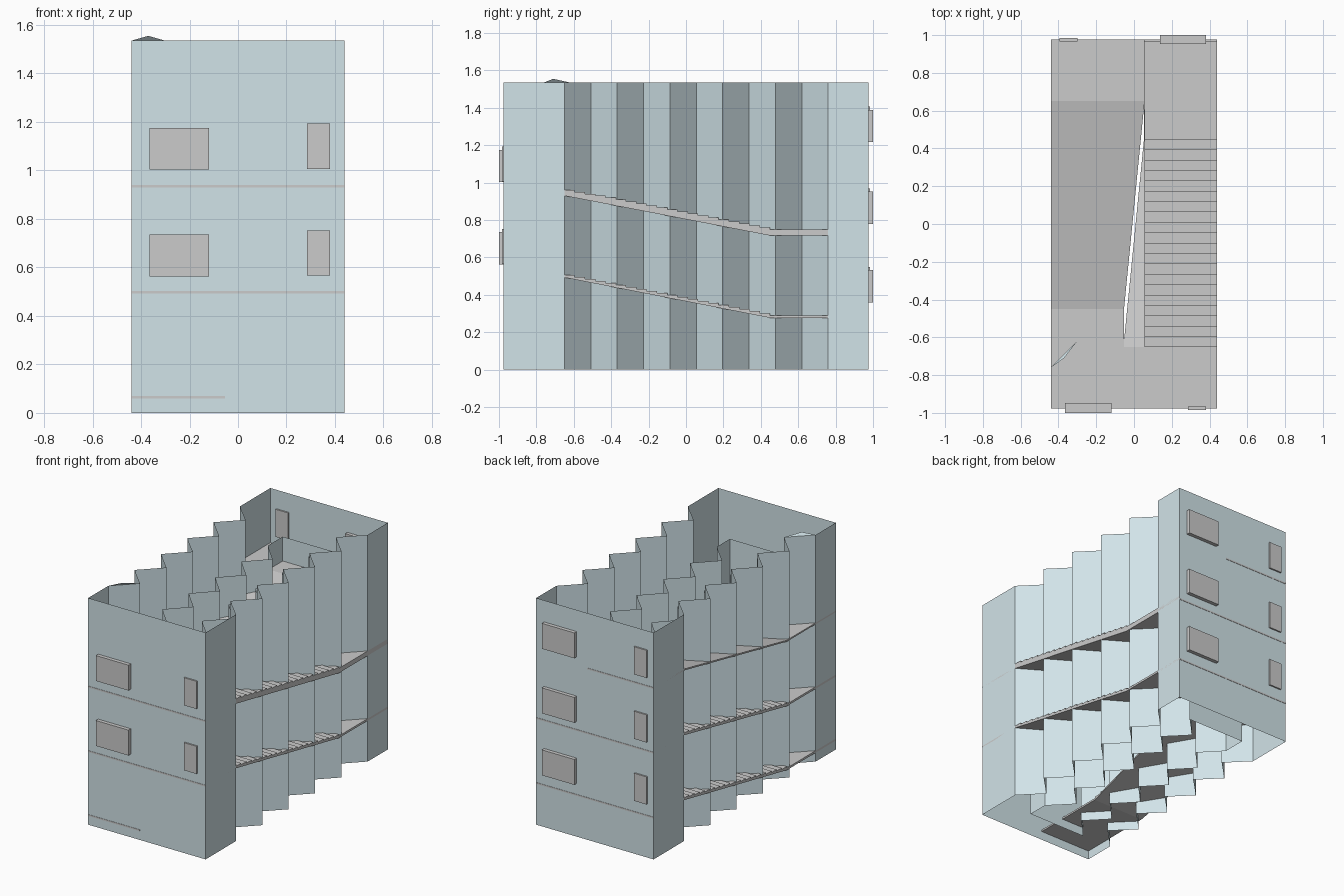
import bpy, bmesh

if "Cube" in bpy.data.objects:
    bpy.data.objects.remove(bpy.data.objects["Cube"])

teal = bpy.data.materials.new("wall_teal")
teal.diffuse_color = (0.64, 0.77, 0.81, 1)
teal.use_nodes = True
teal.node_tree.nodes["Principled BSDF"].inputs["Base Color"].default_value = teal.diffuse_color


def finish(name, bm, mat=None):
    bmesh.ops.recalc_face_normals(bm, faces=bm.faces[:])
    me = bpy.data.meshes.new(name)
    bm.to_mesh(me)
    bm.free()
    ob = bpy.data.objects.new(name, me)
    bpy.context.collection.objects.link(ob)
    if mat:
        me.materials.append(mat)
    return ob


def wall_loop(name, pts, height, peak=None):
    """Thin folded wall following a closed plan; peak = (x, y, z) raised on one panel."""
    bm = bmesh.new()
    lo = [bm.verts.new((x, y, 0)) for x, y in pts]
    hi = [bm.verts.new((x, y, height)) for x, y in pts]
    n = len(pts)
    for i in range(n):
        j = (i + 1) % n
        bm.faces.new((lo[i], lo[j], hi[j], hi[i]))
    if peak and peak[0] is not None:
        i, x, y, z = peak
        bm.faces.new((hi[i], hi[(i + 1) % n], bm.verts.new((x, y, z))))
    return finish(name, bm, teal)


def zigzag(x_out, x_in, y0, y1, n=10):
    return [(x_out if i % 2 == 0 else x_in, y0 + (y1 - y0) * i / n) for i in range(n + 1)]


def prism(name, rings):
    """Solid between two matching y-z profiles, each vertex given as (x, y, z)."""
    bm = bmesh.new()
    a, b = [[bm.verts.new(p) for p in r] for r in rings]
    n = len(a)
    bm.faces.new(a)
    bm.faces.new(b[::-1])
    for i in range(n):
        j = (i + 1) % n
        bm.faces.new((a[i], b[i], b[j], a[j]))
    return finish(name, bm)


def box(name, x0, x1, y0, y1, z0, z1):
    r = [(y0, z0), (y1, z0), (y1, z1), (y0, z1)]
    return prism(name, [[(x, y, z) for y, z in r] for x in (x0, x1)])


# Outer wall: flat ends, folded sides, one small peak
half = zigzag(0.44, 0.30, -0.65, 0.76)
outer = [(0.44, -0.975)] + half + [(0.44, 0.975)]
outer += [(-x, -y) for x, y in outer]
i_peak = len(outer) // 2 + 2 + len(half) - 3
i_peak = next(i for i, (x, y) in enumerate(outer)
              if abs(x + 0.30) < 0.01 and abs(y + 0.619) < 0.01)
wall_loop("outer_wall", outer, 1.535, (i_peak, -0.37, -0.71, 1.555))

# Inner core wall, lower than the outer one
core = ([(0.21, -0.77)] + zigzag(0.21, 0.07, -0.63, 0.80)
        + [(-0.225, 0.80)] + zigzag(-0.225, -0.09, 0.64, -0.77))
wall_loop("inner_wall", core, 1.33)

# Flights: s = +1 right side (rises to the front), s = -1 left side (rises to the back)
T, END = 0.01, 0.977
Y0, Y1, STEPS = 0.45, -0.65, 20


def ramp(name, s, z0, z1):
    ys = [END, Y0, Y1, -END]
    xin = [0.053, 0.053, -0.056, -0.056]
    zs = [z0, z0, z1, z1]
    top = list(zip(xin, ys, zs))
    ring_in = top + [(x, y, z - T) for x, y, z in top[::-1]]
    ring_out = [(0.44, y, z) for _, y, z in ring_in]
    prism(name, [[(s * x, s * y, z) for x, y, z in r] for r in (ring_in, ring_out)])


def steps(name, s, z0, z1, lift):
    dy, dz = (Y1 - Y0) / STEPS, (z1 - z0) / STEPS
    prof = [(END - 0.01, z0), (END - 0.01, z0 + lift), (Y0, z0 + lift)]
    for i in range(STEPS):
        z = z0 + lift + (i + 1) * dz
        prof += [(Y0 + i * dy, z), (Y0 + (i + 1) * dy, z)]
    prof += [(Y1, z1), (Y0, z0)]
    prism(name, [[(s * x, s * y, z) for y, z in prof] for x in (0.055, 0.44)])


levels = [0.07, 0.287, 0.503, 0.727, 0.94, 1.165]
for i in range(5):
    s = -1 if i % 2 == 0 else 1
    side = "left" if s < 0 else "right"
    ramp(f"{side}_ramp_{i}", s, levels[i], levels[i + 1])
    if i < 4:
        steps(f"{side}_steps_{i}", s, levels[i], levels[i + 1], 0.022 if i == 3 else 0.004)

# Window panels on both end walls: one wide and one narrow per landing
for k, z in enumerate((0.563, 1.003)):
    box(f"front_wide_window_{k}", -0.365, -0.12, -1.0, -0.948, z, z + 0.172)
    box(f"front_narrow_window_{k}", 0.285, 0.38, -0.985, -0.965, z + 0.003, z + 0.19)
for k, z in enumerate((0.36, 0.78, 1.217)):
    box(f"back_wide_window_{k}", 0.137, 0.38, 0.952, 1.0, z, z + 0.172)
    box(f"back_narrow_window_{k}", -0.395, -0.30, 0.965, 0.985, z + 0.003, z + 0.19)
